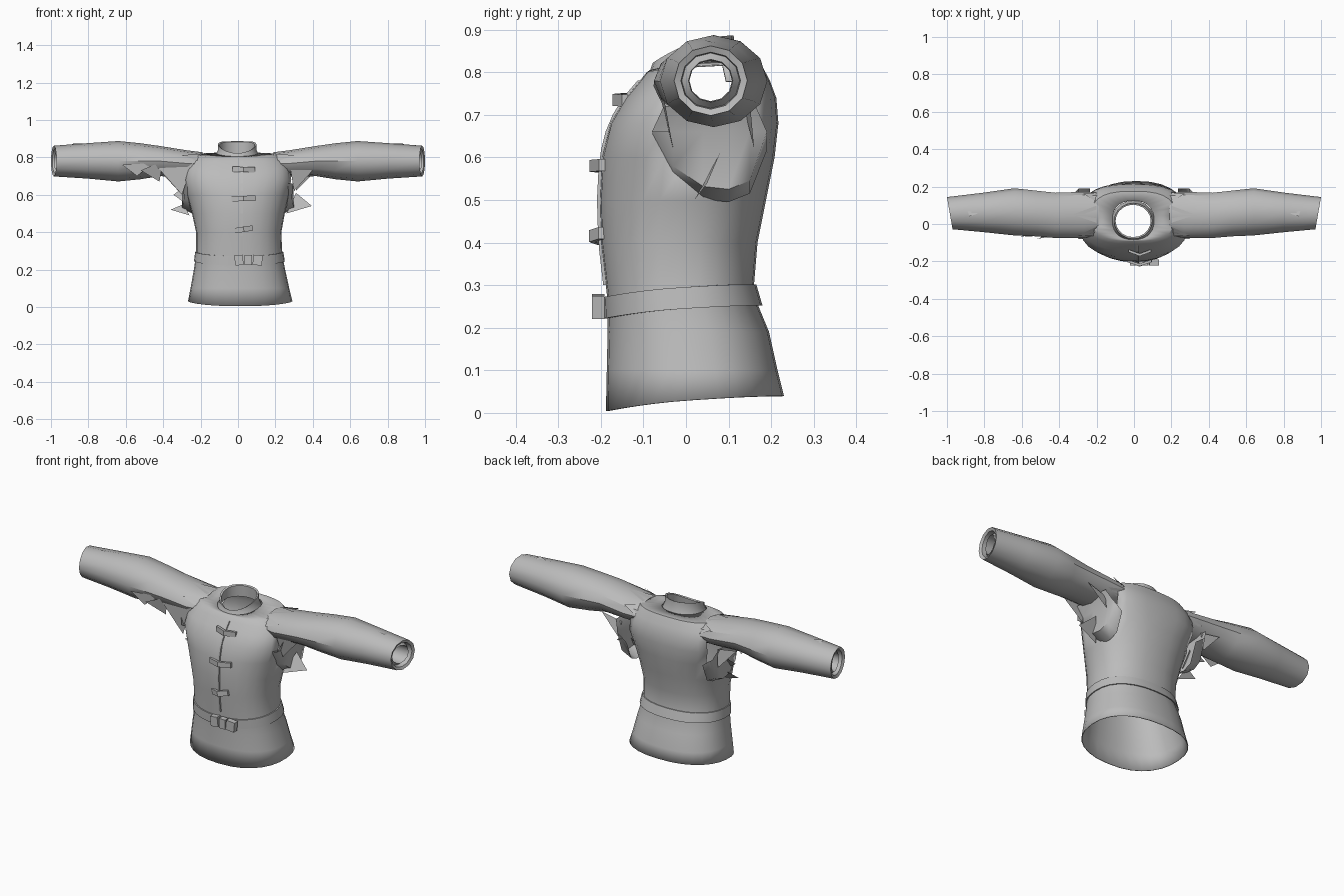
import bpy, math
from mathutils import Vector

cube = bpy.data.objects.get("Cube")
if cube:
    bpy.data.objects.remove(cube, do_unlink=True)

cloth = bpy.data.materials.new("grey_cloth")
cloth.use_nodes = True
GREY = (0.5, 0.5, 0.5, 1)
cloth.diffuse_color = GREY
cloth.node_tree.nodes["Principled BSDF"].inputs["Base Color"].default_value = GREY


def make(name, verts, faces, smooth=None, thick=0):
    mesh = bpy.data.meshes.new(name)
    mesh.from_pydata([tuple(v) for v in verts], [], faces)
    mesh.materials.append(cloth)
    obj = bpy.data.objects.new(name, mesh)
    bpy.context.collection.objects.link(obj)
    if smooth:
        bpy.ops.object.select_all(action='DESELECT')
        obj.select_set(True)
        bpy.context.view_layer.objects.active = obj
        bpy.ops.object.shade_smooth_by_angle(angle=math.radians(smooth))
    if thick:
        mod = obj.modifiers.new("thickness", 'SOLIDIFY')
        mod.thickness = thick
    return obj


def loft(name, rings, closed=True, smooth=None, thick=0, hole=None):
    """Skin the rings, leaving out faces whose centre lies in the hole."""
    n = len(rings[0])
    verts = [p for ring in rings for p in ring]
    faces = []
    for r in range(len(rings) - 1):
        for i in range(n if closed else n - 1):
            j = (i + 1) % n
            face = (r * n + i, r * n + j, (r + 1) * n + j, (r + 1) * n + i)
            if not (hole and hole(sum((verts[k] for k in face), Vector()) / 4)):
                faces.append(face)
    return make(name, verts, faces, smooth, thick)


def body_ring(z, half, front, back, power=2.3, n=28, grow=0.0, tilt=0.0):
    """Rounded ring whose sides and back rise by the tilt."""
    shift = 0.012 - 0.02 * z
    pts = []
    for i in range(n):
        a = 2 * math.pi * i / n
        c, s = math.cos(a), math.sin(a)
        x = (half + grow) * math.copysign(abs(c) ** (2 / power), c)
        y = (front + back) / 2 + ((back - front) / 2 + grow) * math.copysign(abs(s) ** (2 / power), s)
        pts.append(Vector((x + shift, y, z + tilt * (1 - ((1 - s) / 2) ** 2))))
    return pts


# Torso profile: height, half width, front, back
PROFILE = [
    (0.004, 0.279, -0.188, 0.230), (0.10, 0.264, -0.186, 0.215),
    (0.19, 0.246, -0.184, 0.195), (0.28, 0.230, -0.186, 0.158),
    (0.40, 0.228, -0.200, 0.168), (0.50, 0.248, -0.203, 0.188),
    (0.60, 0.276, -0.198, 0.208), (0.68, 0.292, -0.178, 0.217),
    (0.74, 0.285, -0.142, 0.212), (0.78, 0.262, -0.108, 0.197),
    (0.80, 0.225, -0.092, 0.175), (0.805, 0.112, -0.085, 0.125)]


def profile_at(z):
    for a, b in zip(PROFILE, PROFILE[1:]):
        if z <= b[0]:
            t = (z - a[0]) / (b[0] - a[0])
            return [p + (q - p) * t for p, q in zip(a, b)]
    return list(PROFILE[-1])


def armhole(p):
    return abs(p.x) > 0.2 and ((p.y - 0.06) / 0.1) ** 2 + ((p.z - 0.68) / 0.13) ** 2 < 1


rings = []
for p in PROFILE:
    tilt = 0.036 if p[0] < 0.05 else 0.022 if p[0] > 0.79 else 0
    power = 2.7 if 0.65 < p[0] < 0.803 else 2.3
    rings.append(body_ring(*p, power=power, tilt=tilt))
loft("torso", rings, smooth=35, thick=0.004, hole=armhole)

# Standing collar, low at the throat, with a folded inner edge
loft("collar", [body_ring(z, h, f, b, 2, 20, tilt=t) for z, h, f, b, t in [
    (0.790, 0.116, -0.092, 0.126, 0.03), (0.805, 0.103, -0.084, 0.114, 0.045),
    (0.822, 0.103, -0.078, 0.112, 0.064), (0.818, 0.094, -0.070, 0.103, 0.064),
    (0.790, 0.098, -0.075, 0.105, 0.03)]], smooth=40)

# Belt and buckle
belt = []
for z, grow in [(0.222, 0.0), (0.222, 0.006), (0.272, 0.006), (0.272, 0.0)]:
    belt.append(body_ring(z, *profile_at(z + 0.02)[1:], grow=grow, tilt=0.03))
loft("belt", belt, smooth=30)


def slab(name, center, size, turn=0.0, bow=0.0):
    """Small box turned in the front plane, its ends drawn back by the bow."""
    verts = []
    for dx in (-0.5, 0, 0.5):
        for dy, dz in ((-0.5, -0.5), (-0.5, 0.5), (0.5, 0.5), (0.5, -0.5)):
            x, z = dx * size[0], dz * size[2]
            verts.append((center[0] + x * math.cos(turn) - z * math.sin(turn),
                          center[1] + dy * size[1] + bow * abs(dx) * 2,
                          center[2] + x * math.sin(turn) + z * math.cos(turn)))
    faces = [(0, 1, 2, 3), (11, 10, 9, 8)]
    for k in (0, 4):
        for i in range(4):
            j = (i + 1) % 4
            faces.append((k + i, k + 4 + i, k + 4 + j, k + j))
    make(name, verts, faces)


for name, x, w, turn in [("buckle_right", 0.005, 0.045, 0.12),
                         ("buckle_middle", 0.055, 0.04, 0.0),
                         ("buckle_left", 0.105, 0.05, -0.1)]:
    slab(name, (x, -0.206, 0.25), (w, 0.03, 0.054), turn)

# Front closing edge and toggles
strip = []
for k in range(13):
    z = 0.3 + k * 0.04
    y = profile_at(z)[2] - 0.002
    strip.append([Vector((0.014, y, z)), Vector((0.026, y - 0.004, z)), Vector((0.028, y + 0.004, z))])
loft("front_edge", strip, closed=False)
for k, (z, w, turn) in enumerate([(0.735, 0.12, -0.03), (0.58, 0.13, 0.03), (0.415, 0.10, 0.15)]):
    y = profile_at(z)[2]
    slab("toggle_%d" % (k + 1), (0.03, y - 0.02, z), (w, 0.014, 0.028), turn, 0.022)

# Sleeve rings: distance out, y, z, radius y, radius z
SLEEVE = [(0.19, 0.055, 0.765, 0.112, 0.062), (0.27, 0.048, 0.767, 0.124, 0.070),
          (0.42, 0.046, 0.780, 0.121, 0.081), (0.52, 0.056, 0.779, 0.122, 0.096),
          (0.64, 0.065, 0.779, 0.126, 0.108), (0.80, 0.062, 0.781, 0.106, 0.095),
          (0.985, 0.058, 0.78, 0.086, 0.082), (0.978, 0.058, 0.78, 0.070, 0.067),
          (0.95, 0.058, 0.78, 0.068, 0.065), (0.97, 0.058, 0.78, 0.052, 0.050),
          (0.88, 0.058, 0.78, 0.050, 0.048)]
SIDES = 12


def sleeve_point(side, ring, a):
    d, y, z, ry, rz = ring
    lean = 0.015 * math.sin(a) if d > 0.85 else 0
    return Vector((side * (d + lean), y + ry * math.sin(a), z + rz * math.cos(a)))


def shard(name, pts):
    make(name, pts, [tuple(range(len(pts)))])


for side, label in ((1, "left"), (-1, "right")):
    loft(label + "_sleeve", [[sleeve_point(side, r, side * 2 * math.pi * i / SIDES)
                              for i in range(SIDES)] for r in SLEEVE], smooth=35)

    # Sagging underarm panel, tucked into the sleeve at its top
    panel = []
    for y, s in [(-0.08, 0.0), (-0.03, 0.6), (0.04, 0.95), (0.10, 1.0), (0.15, 0.85), (0.19, 0.1)]:
        low = 0.64 - 0.135 * s
        top = 0.06 + (y - 0.06) * 0.8
        panel.append([Vector((side * x, w, z)) for x, w, z in
                      [(0.235, y, low - 0.01), (0.27 + 0.03 * s, y, low + 0.02),
                       (0.295, y, 0.66), (0.32, top, 0.72)]])
    loft(label + "_underarm", panel, closed=False, smooth=60)

    # Torn seam where the sleeve meets the shoulder
    for i in range(5):
        a = -2.0 + i
        base = (0.20, 0.052, 0.764, 0.118, 0.066)
        tip = (0.27 + 0.03 * (i % 3), 0.05, 0.771, 0.125 + 0.008 * (i % 2), 0.075)
        shard("%s_seam_tear_%d" % (label, i + 1),
              [sleeve_point(side, base, a - 0.4), sleeve_point(side, tip, a),
               sleeve_point(side, base, a + 0.4)])

    # Small loose fold on the cuff
    shard(label + "_cuff_fold", [(side * 0.82, 0.06, 0.872), (side * 0.89, 0.07, 0.868),
                                 (side * 0.88, 0.04, 0.875)])

# Loose rags below the arms
RAGS = {
    "left_rag_outer": [(0.26, 0.02, 0.50), (0.395, 0.05, 0.54), (0.31, 0.08, 0.61)],
    "left_rag_back": [(0.30, 0.14, 0.70), (0.42, 0.15, 0.73), (0.31, 0.16, 0.62)],
    "left_rag_front": [(0.28, -0.06, 0.74), (0.40, -0.05, 0.73), (0.30, -0.03, 0.62)],
    "right_rag_outer": [(-0.26, 0.02, 0.49), (-0.36, 0.04, 0.52), (-0.29, 0.06, 0.55)],
    "right_rag_side": [(-0.29, 0.02, 0.56), (-0.345, 0.05, 0.60), (-0.29, 0.08, 0.64)],
    "right_rag_front": [(-0.24, -0.07, 0.77), (-0.46, -0.06, 0.78), (-0.30, -0.06, 0.60)],
    "right_rag_middle": [(-0.40, -0.06, 0.78), (-0.52, -0.08, 0.73), (-0.42, -0.04, 0.67)],
    "right_rag_far": [(-0.45, -0.06, 0.77), (-0.62, -0.07, 0.76), (-0.54, -0.06, 0.70)],
    "right_rag_back": [(-0.30, 0.15, 0.71), (-0.42, 0.15, 0.73), (-0.31, 0.16, 0.61)],
}
for name, pts in RAGS.items():
    shard(name, pts)
